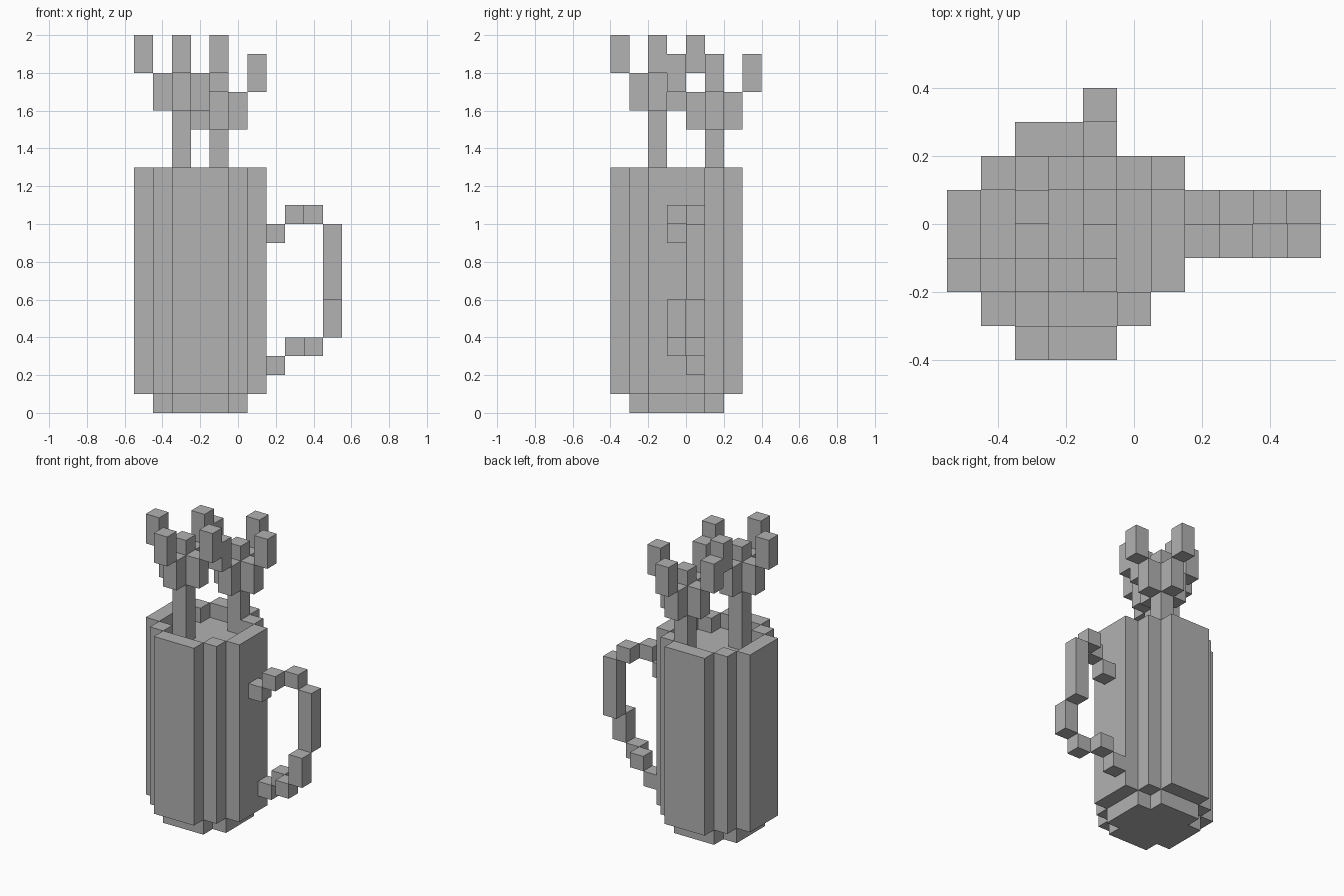
import bpy
import bmesh
from mathutils import Matrix, Vector

if "Cube" in bpy.data.objects:
    bpy.data.objects.remove(bpy.data.objects["Cube"], do_unlink=True)

U = 0.1                       # edge length of one block
MUG = Vector((-0.2, -0.05))   # centre of the mug

grey = bpy.data.materials.new("plain grey")
grey.use_nodes = True
grey.diffuse_color = (0.445, 0.445, 0.445, 1)
grey.node_tree.nodes["Principled BSDF"].inputs["Base Color"].default_value = grey.diffuse_color


def finish(name, bm):
    bmesh.ops.recalc_face_normals(bm, faces=bm.faces)
    mesh = bpy.data.meshes.new(name)
    bm.to_mesh(mesh)
    bm.free()
    mesh.materials.append(grey)
    obj = bpy.data.objects.new(name, mesh)
    bpy.context.collection.objects.link(obj)
    return obj


def add_box(bm, x, y, z0, z1, wide=U, deep=U):
    place = Matrix.Translation((x, y, (z0 + z1) / 2))
    size = Matrix.Diagonal((wide, deep, z1 - z0, 1))
    bmesh.ops.create_cube(bm, size=1, matrix=place @ size)


def notched_prism(name, z0, z1):
    """Five-block square without its corner blocks, extruded upward."""
    bm = bmesh.new()
    a, b = 1.5 * U, 2.5 * U
    points = []
    for turn in range(4):
        rot = Matrix.Rotation(turn * 1.5707963, 2)
        points += [MUG + rot @ Vector(p) for p in ((b, -a), (b, a), (a, a))]
    face = bm.faces.new([bm.verts.new((p.x, p.y, z0)) for p in points])
    result = bmesh.ops.extrude_face_region(bm, geom=[face], use_keep_orig=True)
    top = [v for v in result["geom"] if isinstance(v, bmesh.types.BMVert)]
    bmesh.ops.translate(bm, verts=top, vec=(0, 0, z1 - z0))
    return finish(name, bm)


def plant(name, x, y, top):
    """Stem with four branches stepping outward to four tips."""
    bm = bmesh.new()
    add_box(bm, x, y, 1.2, top - U)
    for dx, dy in ((1, 0), (-1, 0), (0, 1), (0, -1)):
        add_box(bm, x + dx * U, y + dy * U, top - 4 * U, top - 2 * U)
        add_box(bm, x + 2 * dx * U, y + 2 * dy * U, top - 2 * U, top)
    return finish(name, bm)


# Mug foot and the contents that fill it to just below the rim
notched_prism("mug_foot", 0, U)
notched_prism("mug_contents", U, 1.2)

# Mug wall: four flat sides and four corner posts
wall = bmesh.new()
for s in (-1, 1):
    add_box(wall, MUG.x + s * 3 * U, MUG.y, U, 1.3, deep=3 * U)
    add_box(wall, MUG.x, MUG.y + s * 3 * U, U, 1.3, wide=3 * U)
    for t in (-1, 1):
        add_box(wall, MUG.x + s * 2 * U, MUG.y + t * 2 * U, U, 1.3)
finish("mug_wall", wall)

# Twisting handle, from the upper joint round to the lower joint
handle = bmesh.new()
for x, y, z0, z1 in (
    (0.2, -0.05, 0.9, 1.0),
    (0.3, -0.05, 1.0, 1.1),
    (0.4, 0.05, 1.0, 1.1),
    (0.5, 0.05, 0.6, 1.0),
    (0.5, -0.05, 0.4, 0.6),
    (0.4, -0.05, 0.3, 0.4),
    (0.3, 0.05, 0.3, 0.4),
    (0.2, 0.05, 0.2, 0.3),
):
    add_box(handle, x, y, z0, z1)
finish("handle", handle)

# Two branching plants standing in the mug
plant("front_plant", -0.3, -0.15, 2.0)
plant("back_plant", -0.1, 0.15, 1.9)
